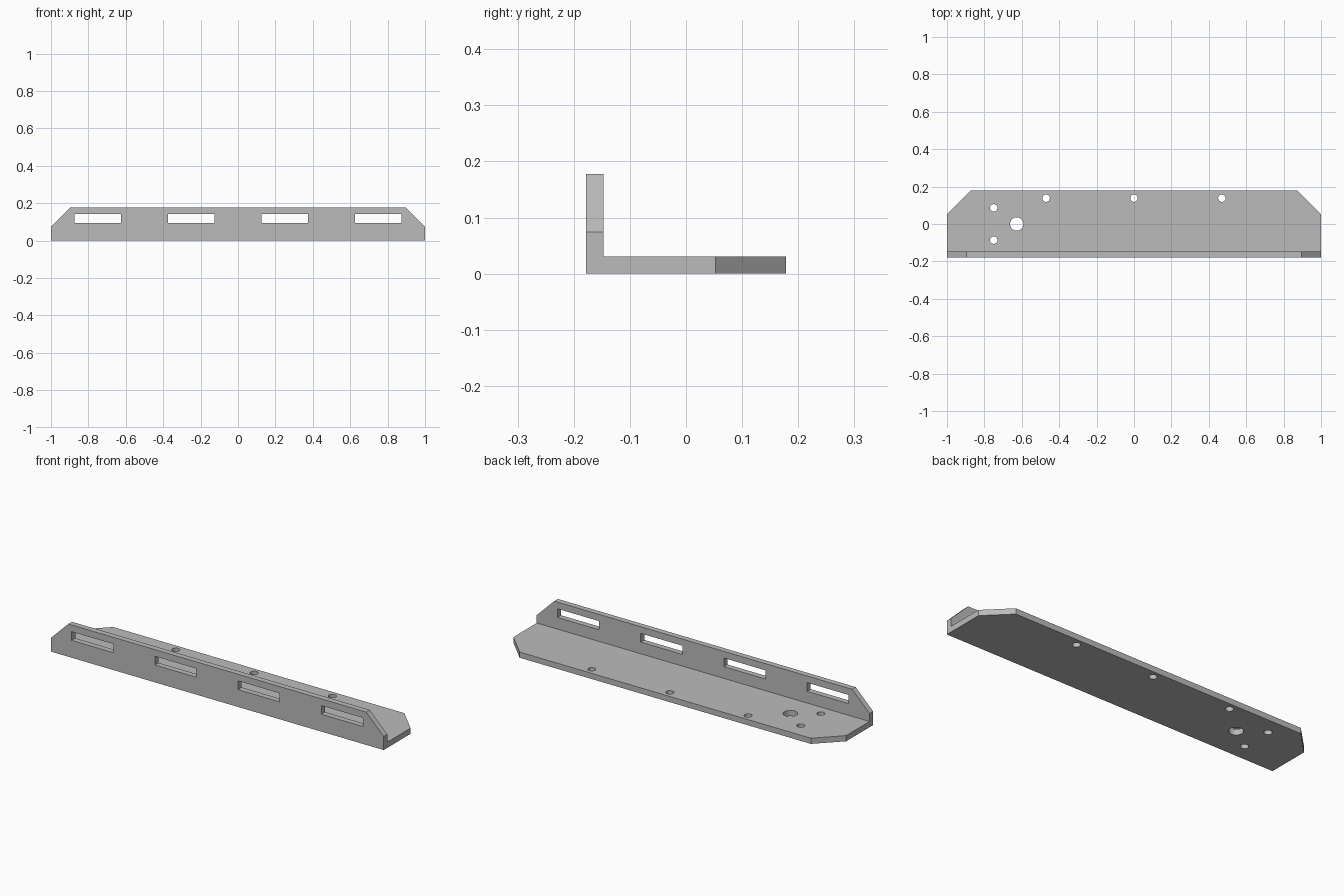
import bpy, bmesh, math
from mathutils import Vector, Matrix

if "Cube" in bpy.data.objects:
    bpy.data.objects.remove(bpy.data.objects["Cube"])

HALF, SIDE, THICK = 1.0, 0.178, 0.031

steel = bpy.data.materials.new("grey steel")
steel.use_nodes = True
colour = (0.5, 0.5, 0.5, 1)
steel.diffuse_color = colour
steel.node_tree.nodes["Principled BSDF"].inputs["Base Color"].default_value = colour


def make_object(name, bm):
    bmesh.ops.recalc_face_normals(bm, faces=bm.faces)
    mesh = bpy.data.meshes.new(name)
    bm.to_mesh(mesh)
    bm.free()
    mesh.materials.append(steel)
    obj = bpy.data.objects.new(name, mesh)
    bpy.context.collection.objects.link(obj)
    return obj


def chop(bm, point, normal):
    """Slice off everything beyond a plane and cap the cut."""
    geom = bm.verts[:] + bm.edges[:] + bm.faces[:]
    bmesh.ops.bisect_plane(bm, geom=geom, plane_co=point, plane_no=normal,
                           clear_outer=True)
    rim = [e for e in bm.edges if e.is_boundary]
    bmesh.ops.holes_fill(bm, edges=rim)


# Angle bar: L profile swept along x
bm = bmesh.new()
profile = [(-SIDE, 0), (SIDE, 0), (SIDE, THICK), (THICK - SIDE, THICK),
           (THICK - SIDE, SIDE), (-SIDE, SIDE)]
end = bm.faces.new([bm.verts.new((-HALF, y, z)) for y, z in profile])
sweep = bmesh.ops.extrude_face_region(bm, geom=[end])["geom"]
bmesh.ops.translate(bm, vec=(2 * HALF, 0, 0),
                    verts=[v for v in sweep if isinstance(v, bmesh.types.BMVert)])

# Clipped corners on the base plate and the upright flange
for s in (-1, 1):
    chop(bm, Vector((s * 0.875, SIDE, 0)), Vector((s, 1, 0)))
    chop(bm, Vector((s * 0.895, 0, SIDE)), Vector((s, 0, 1.01)))
bracket = make_object("angle_bracket", bm)

# Cutter for the slots in the flange and the round holes in the plate
bm = bmesh.new()
for x in (-0.75, -0.25, 0.25, 0.75):
    place = Matrix.Translation((x, THICK / 2 - SIDE, 0.118))
    bmesh.ops.create_cube(bm, size=1,
                          matrix=place @ Matrix.Diagonal((0.25, 0.08, 0.047, 1)))
holes = [(x, 0.138, 0.02) for x in (-0.47, 0, 0.47)]
holes += [(-0.75, y, 0.02) for y in (-0.086, 0.086)]
holes.append((-0.627, 0, 0.036))
for x, y, radius in holes:
    bmesh.ops.create_cone(bm, cap_ends=True, segments=32, radius1=radius,
                          radius2=radius, depth=0.1,
                          matrix=Matrix.Translation((x, y, THICK / 2)))
cutter = make_object("hole_cutter", bm)

cut = bracket.modifiers.new("holes", "BOOLEAN")
cut.operation = "DIFFERENCE"
cut.solver = "EXACT"
cut.object = cutter
bpy.ops.object.select_all(action="DESELECT")
bracket.select_set(True)
bpy.context.view_layer.objects.active = bracket
bpy.ops.object.modifier_apply(modifier=cut.name)
bpy.data.objects.remove(cutter)

# Smooth hole walls, sharp edges elsewhere
bpy.ops.object.shade_smooth_by_angle(angle=math.radians(30))
